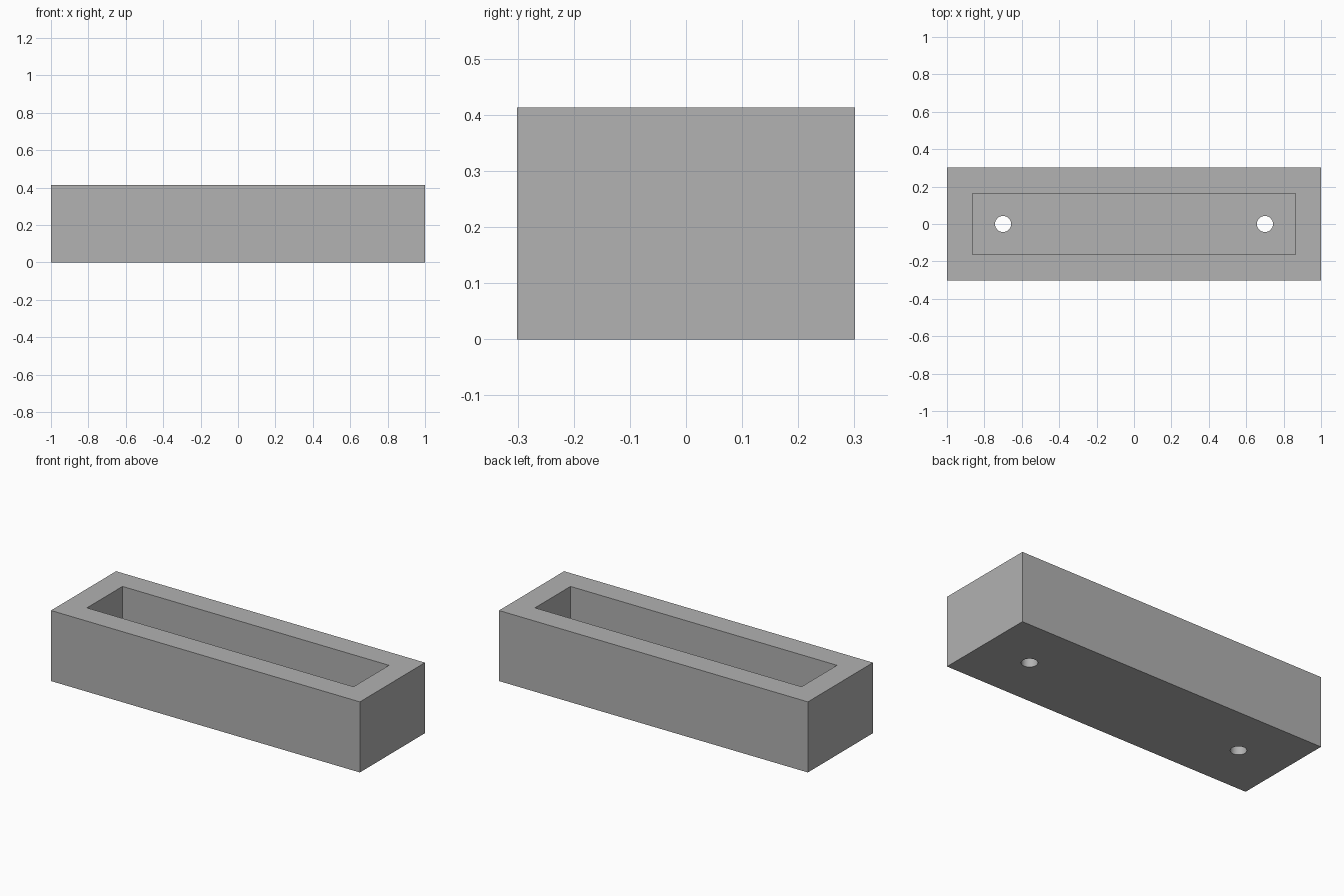
import bpy
import math

if "Cube" in bpy.data.objects:
    bpy.data.objects.remove(bpy.data.objects["Cube"], do_unlink=True)

LENGTH, WIDTH, HEIGHT = 2.0, 0.602, 0.413
WALL = 0.137
HOLE_X, HOLE_RADIUS = 0.70, 0.043

# Plain grey material
grey = bpy.data.materials.new("plain_grey")
grey.use_nodes = True
colour = (0.445, 0.445, 0.445, 1.0)
grey.diffuse_color = colour
grey.node_tree.nodes["Principled BSDF"].inputs["Base Color"].default_value = colour


def box(name, size, bottom):
    """Box centred in x and y, resting at the given height."""
    bpy.ops.mesh.primitive_cube_add(size=1, location=(0, 0, bottom + size[2] / 2))
    obj = bpy.context.object
    obj.name = name
    obj.scale = size
    bpy.ops.object.transform_apply(location=True, rotation=False, scale=True)
    obj.data.materials.append(grey)
    return obj


def cut(target, cutter):
    """Subtract the cutter from the target, then discard it."""
    cutter.hide_render = True
    mod = target.modifiers.new("cut", 'BOOLEAN')
    mod.operation = 'DIFFERENCE'
    mod.solver = 'EXACT'
    mod.object = cutter
    bpy.context.view_layer.objects.active = target
    bpy.ops.object.modifier_apply(modifier=mod.name)
    bpy.data.objects.remove(cutter, do_unlink=True)


# Rectangular trough body with an open cavity
trough = box("trough", (LENGTH, WIDTH, HEIGHT), 0)
cut(trough, box("cavity_cutter", (LENGTH - 2 * WALL, WIDTH - 2 * WALL, HEIGHT), WALL))

# Round holes through the floor
for side in (-1, 1):
    bpy.ops.mesh.primitive_cylinder_add(
        vertices=48, radius=HOLE_RADIUS, depth=WALL * 2, location=(side * HOLE_X, 0, WALL / 2))
    hole = bpy.context.object
    hole.name = "hole_cutter"
    hole.data.materials.append(grey)
    cut(trough, hole)

# Smooth hole walls, crisp box edges
bpy.ops.object.select_all(action='DESELECT')
trough.select_set(True)
bpy.context.view_layer.objects.active = trough
bpy.ops.object.shade_smooth_by_angle(angle=math.radians(30))
